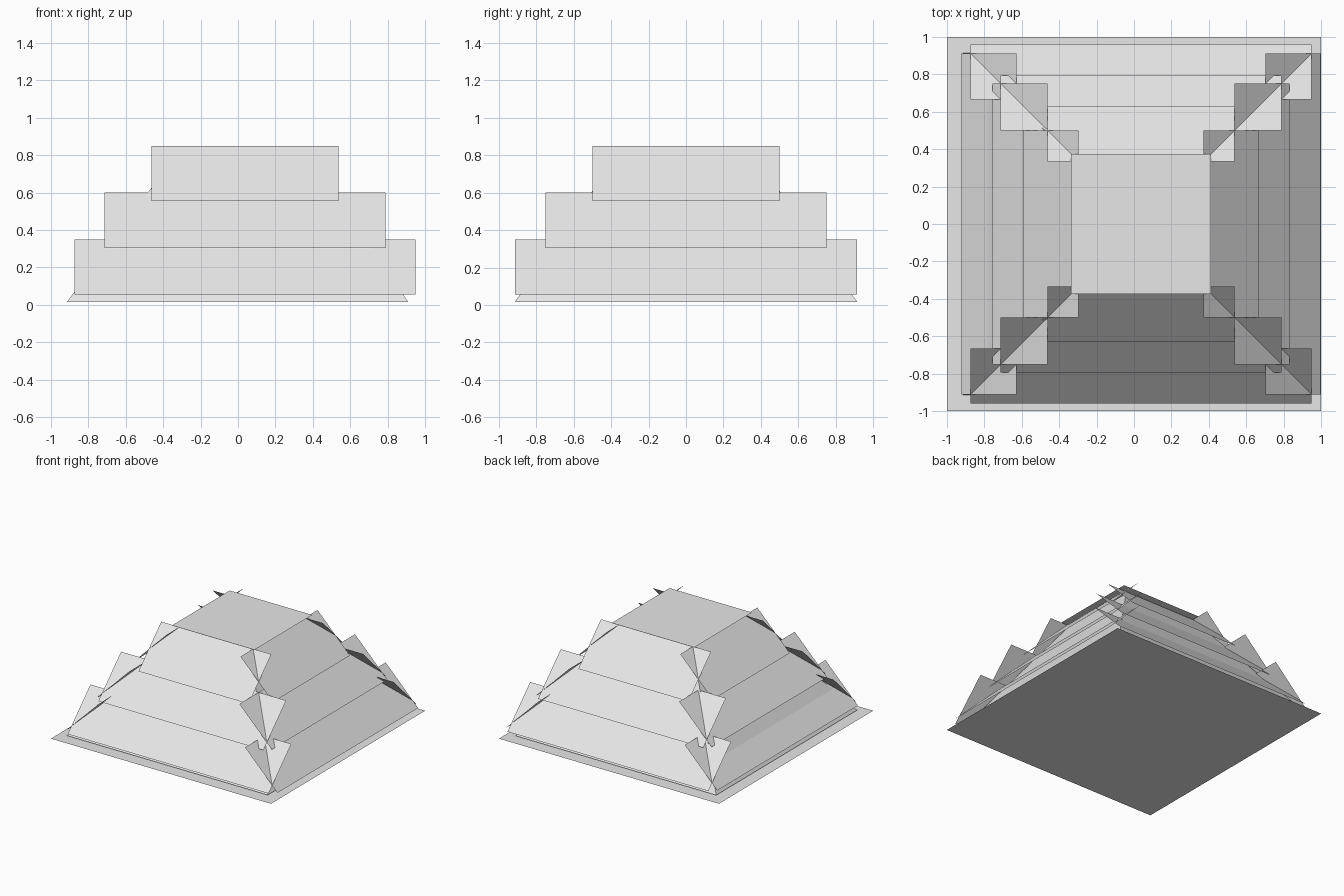
import bpy
from mathutils import Matrix, Vector
from math import pi

cube = bpy.data.objects.get("Cube")
if cube:
    bpy.data.objects.remove(cube, do_unlink=True)

# Single plain grey
grey = bpy.data.materials.new("plain_grey")
grey.use_nodes = True
grey.diffuse_color = (0.8, 0.8, 0.8, 1)
grey.node_tree.nodes["Principled BSDF"].inputs["Base Color"].default_value = (0.8, 0.8, 0.8, 1)

CENTRE_X = 0.0375   # the tiers sit slightly off the base centre
RISE = 0.295        # panels slope at 45 degrees


def add_mesh(name, verts, faces):
    mesh = bpy.data.meshes.new(name)
    mesh.from_pydata(verts, [], faces)
    mesh.materials.append(grey)
    obj = bpy.data.objects.new(name, mesh)
    bpy.context.collection.objects.link(obj)
    return obj


def rectangle(x0, x1, y0, y1, z):
    return [(x0, y0, z), (x1, y0, z), (x1, y1, z), (x0, y1, z)]


# Flat base sheet and flat top sheet
add_mesh("base_sheet", rectangle(-1, 1, -1, 1, 0), [(0, 1, 2, 3)])
add_mesh("top_sheet", rectangle(CENTRE_X - 0.375, CENTRE_X + 0.375, -0.375, 0.375, 0.868),
         [(0, 1, 2, 3)])

# Tapered core behind the panels
core = rectangle(-0.915, 0.91, -0.915, 0.915, 0.015)
core += rectangle(-0.319, 0.374, -0.352, 0.352, 0.82)
sides = [(i, (i + 1) % 4, (i + 1) % 4 + 4, i + 4) for i in range(4)]
add_mesh("inner_core", core, sides + [(3, 2, 1, 0), (4, 5, 6, 7)])

# Three tiers of four crossing sloped panels: half width, foot distance, foot height
tiers = {"lower": (0.9125, 0.96, 0.055),
         "middle": (0.75, 0.795, 0.305),
         "upper": (0.5, 0.63, 0.555)}
for tier, (half, foot, z) in tiers.items():
    panel = [(-half, -foot, z), (half, -foot, z),
             (half, RISE - foot, z + RISE), (-half, RISE - foot, z + RISE)]
    for turn, side in enumerate(("front", "left", "back", "right")):
        place = Matrix.Translation((CENTRE_X, 0, 0)) @ Matrix.Rotation(turn * pi / 2, 4, "Z")
        add_mesh(f"{tier}_{side}_panel", [place @ Vector(p) for p in panel], [(0, 1, 2, 3)])
